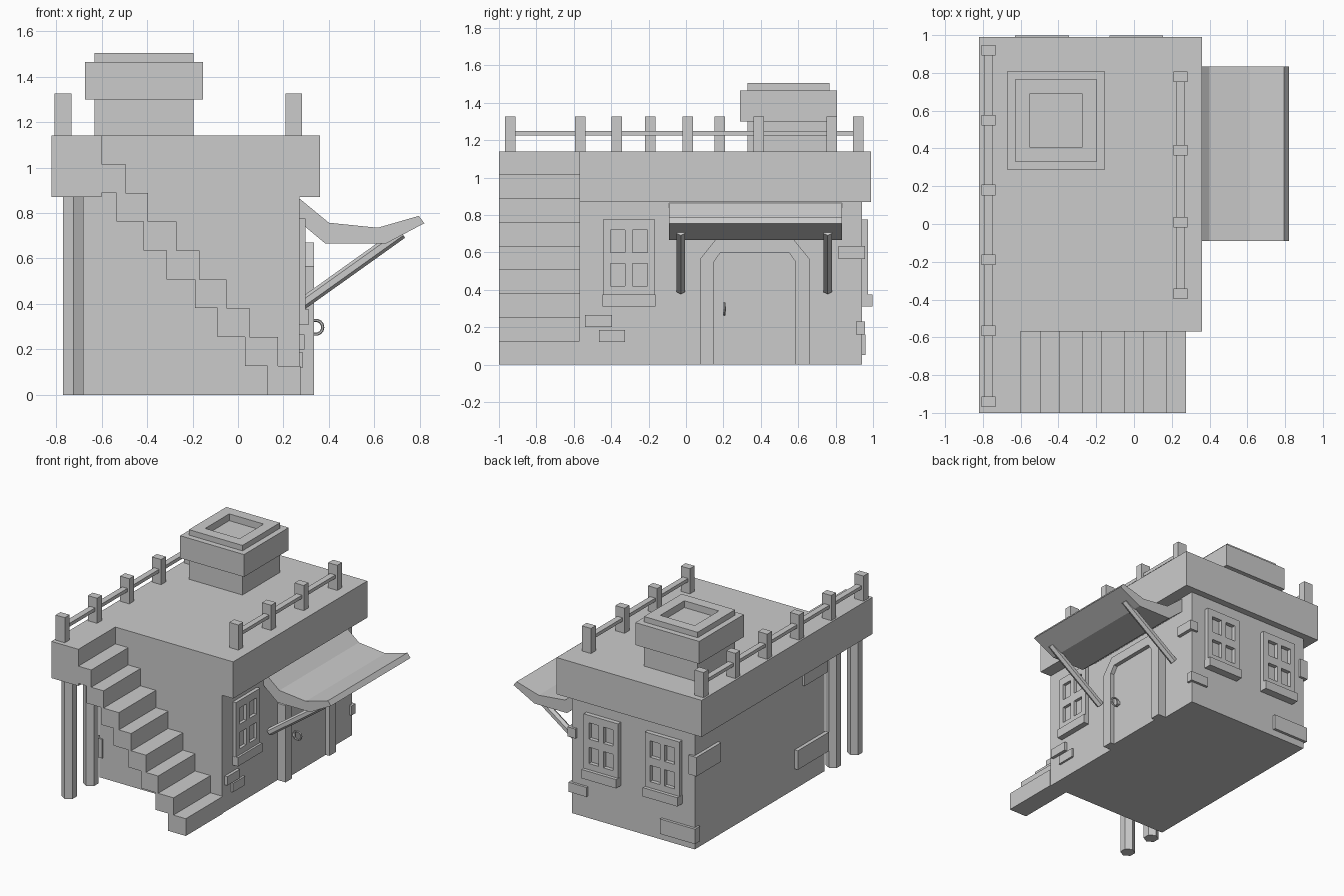
import bpy, bmesh, math
from mathutils import Vector

if "Cube" in bpy.data.objects:
    bpy.data.objects.remove(bpy.data.objects["Cube"])


def make(name, bm):
    bmesh.ops.recalc_face_normals(bm, faces=bm.faces)
    me = bpy.data.meshes.new(name)
    bm.to_mesh(me)
    bm.free()
    ob = bpy.data.objects.new(name, me)
    bpy.context.collection.objects.link(ob)
    return ob


def add_box(bm, x0, x1, y0, y1, z0, z1):
    vs = bmesh.ops.create_cube(bm, size=1)["verts"]
    for v in vs:
        v.co = Vector((x1 if v.co.x > 0 else x0, y1 if v.co.y > 0 else y0, z1 if v.co.z > 0 else z0))


def boxes(name, *dims):
    bm = bmesh.new()
    for d in dims:
        add_box(bm, *d)
    return make(name, bm)


def prism(name, pts, axis, a, b):
    """Extrude a 2D outline along x, y or z from a to b."""
    place = {"x": lambda p, t: (t, p[0], p[1]),
             "y": lambda p, t: (p[0], t, p[1]),
             "z": lambda p, t: (p[0], p[1], t)}[axis]
    bm = bmesh.new()
    lo = [bm.verts.new(place(p, a)) for p in pts]
    hi = [bm.verts.new(place(p, b)) for p in pts]
    n = len(pts)
    bm.faces.new(lo)
    bm.faces.new(hi)
    for i in range(n):
        bm.faces.new((lo[i], lo[(i + 1) % n], hi[(i + 1) % n], hi[i]))
    return make(name, bm)


def rod(name, p, q, r):
    """Six-sided bar between two points."""
    p, q = Vector(p), Vector(q)
    bm = bmesh.new()
    bmesh.ops.create_cone(bm, cap_ends=True, segments=6, radius1=r, radius2=r, depth=(q - p).length)
    ob = make(name, bm)
    ob.location = (p + q) / 2
    ob.rotation_euler = (q - p).to_track_quat("Z", "Y").to_euler()
    return ob


# house body and L-shaped roof slab
boxes("house_body", (-0.73, 0.27, -0.57, 0.94, 0, 0.9))
prism("roof_slab", [(-0.82, -1), (-0.6, -1), (-0.6, -0.57), (0.36, -0.57), (0.36, 0.99), (-0.82, 0.99)],
      "z", 0.87, 1.14)

# floating stair blocks
left = [0.13, 0.03, -0.09, -0.19, -0.315, -0.415, -0.535, -0.61]
right = [0.275, 0.175, 0.05, -0.05, -0.17, -0.27, -0.395, -0.495]
for i, (a, b) in enumerate(zip(left, right)):
    boxes(f"stair_step_{i + 1}", (a, b, -1, -0.57, i * 0.127, (i + 1) * 0.127))

# posts under the landing
for y in (-0.93, -0.68):
    bm = bmesh.new()
    hexa = [(-0.724 + 0.052 * math.sin(k * math.pi / 3), y + 0.052 * math.cos(k * math.pi / 3)) for k in range(6)]
    bm.free()
    prism("landing_post", hexa, "z", 0, 0.88)

# roof railings
for side, cx, ys in (("left", -0.77, [0.92, 0.55, 0.18, -0.19, -0.565, -0.94]),
                     ("right", 0.245, [0.78, 0.39, 0.01, -0.37])):
    boxes(f"{side}_railing_posts",
          *[(cx - 0.037, cx + 0.037, y - 0.028, y + 0.028, 1.13, 1.325) for y in ys])
    boxes(f"{side}_railing_bar", (cx - 0.022, cx + 0.022, ys[-1], ys[0], 1.225, 1.25))

# chimney: outline rings stacked upward, then into the opening
bm = bmesh.new()
cx, cy = -0.413, 0.548
rings = []
for h, z in [(0.218, 1.13), (0.218, 1.3), (0.26, 1.3), (0.26, 1.465), (0.218, 1.465),
             (0.218, 1.505), (0.14, 1.505), (0.14, 1.455)]:
    rings.append([bm.verts.new((cx + sx * h, cy + sy * h, z))
                  for sx, sy in ((-1, -1), (1, -1), (1, 1), (-1, 1))])
for lo, hi in zip(rings, rings[1:]):
    for i in range(4):
        bm.faces.new((lo[i], lo[(i + 1) % 4], hi[(i + 1) % 4], hi[i]))
bm.faces.new(rings[0])
bm.faces.new(rings[-1])
make("chimney", bm)

# awning and its struts
prism("awning", [(0.265, 0.868), (0.4, 0.757), (0.615, 0.735), (0.795, 0.787), (0.82, 0.755),
                 (0.65, 0.665), (0.385, 0.665), (0.265, 0.765)], "y", -0.09, 0.835)
for y in (-0.028, 0.757):
    rod("awning_strut", (0.28, y, 0.398), (0.72, y, 0.712), 0.026)

# door frame, door and ring handle
prism("door_frame", [(0.075, 0), (0.075, 0.565), (0.16, 0.67), (0.575, 0.67), (0.66, 0.565), (0.66, 0),
                     (0.585, 0), (0.585, 0.55), (0.55, 0.6), (0.185, 0.6), (0.15, 0.55), (0.15, 0)],
      "x", 0.26, 0.335)
prism("door", [(0.14, 0), (0.14, 0.61), (0.6, 0.61), (0.6, 0)], "x", 0.26, 0.305)
bpy.ops.mesh.primitive_torus_add(major_segments=14, minor_segments=6, major_radius=0.031, minor_radius=0.007,
                                 location=(0.342, 0.205, 0.297), rotation=(math.pi / 2, 0, 0))
bpy.context.object.name = "door_handle"
boxes("door_handle_mount", (0.3, 0.325, 0.197, 0.213, 0.285, 0.31))


# windows: frame bars around four panes, glass behind, sill below
def window(name, u, wall, depth, sill, place):
    bars = [(u - 0.14, u - 0.1), (u - 0.02, u + 0.018), (u + 0.098, u + 0.14)]
    parts = [(a, b, wall - 0.01, wall + depth, 0.375, 0.775) for a, b in bars]
    parts += [(u - 0.1, u - 0.02, wall - 0.01, wall + depth, a, b)
              for a, b in ((0.375, 0.42), (0.54, 0.6), (0.72, 0.775))]
    parts += [(u + 0.018, u + 0.098) + p[2:] for p in parts[3:]]
    boxes(name + "_frame", *[place(*p) for p in parts])
    boxes(name + "_glass", place(u - 0.13, u + 0.13, wall - 0.01, wall + 0.004, 0.39, 0.76))
    boxes(name + "_sill", place(u - 0.142, u + 0.142, wall - 0.01, wall + sill, 0.31, 0.375))


window("side_window", -0.305, 0.27, 0.026, 0.042, lambda a, b, c, d, e, f: (c, d, a, b, e, f))
for u in (-0.487, 0.012):
    window("back_window", u, 0.94, 0.033, 0.058, lambda *d: d)

# scattered wall stones
for d in [(0.2, 0.292, -0.54, -0.395, 0.2, 0.265),
          (0.2, 0.285, -0.465, -0.325, 0.12, 0.185),
          (0.23, 0.295, 0.815, 0.957, 0.565, 0.635),
          (0.14, 0.287, 0.91, 0.958, 0.16, 0.23),
          (-0.745, -0.46, 0.9, 0.96, 0.05, 0.16),
          (-0.755, -0.69, 0.67, 0.957, 0.55, 0.69),
          (-0.757, -0.7, -0.58, -0.22, 0.15, 0.29),
          (-0.75, -0.7, -0.58, -0.31, 0.73, 0.87)]:
    boxes("wall_stone", d)
